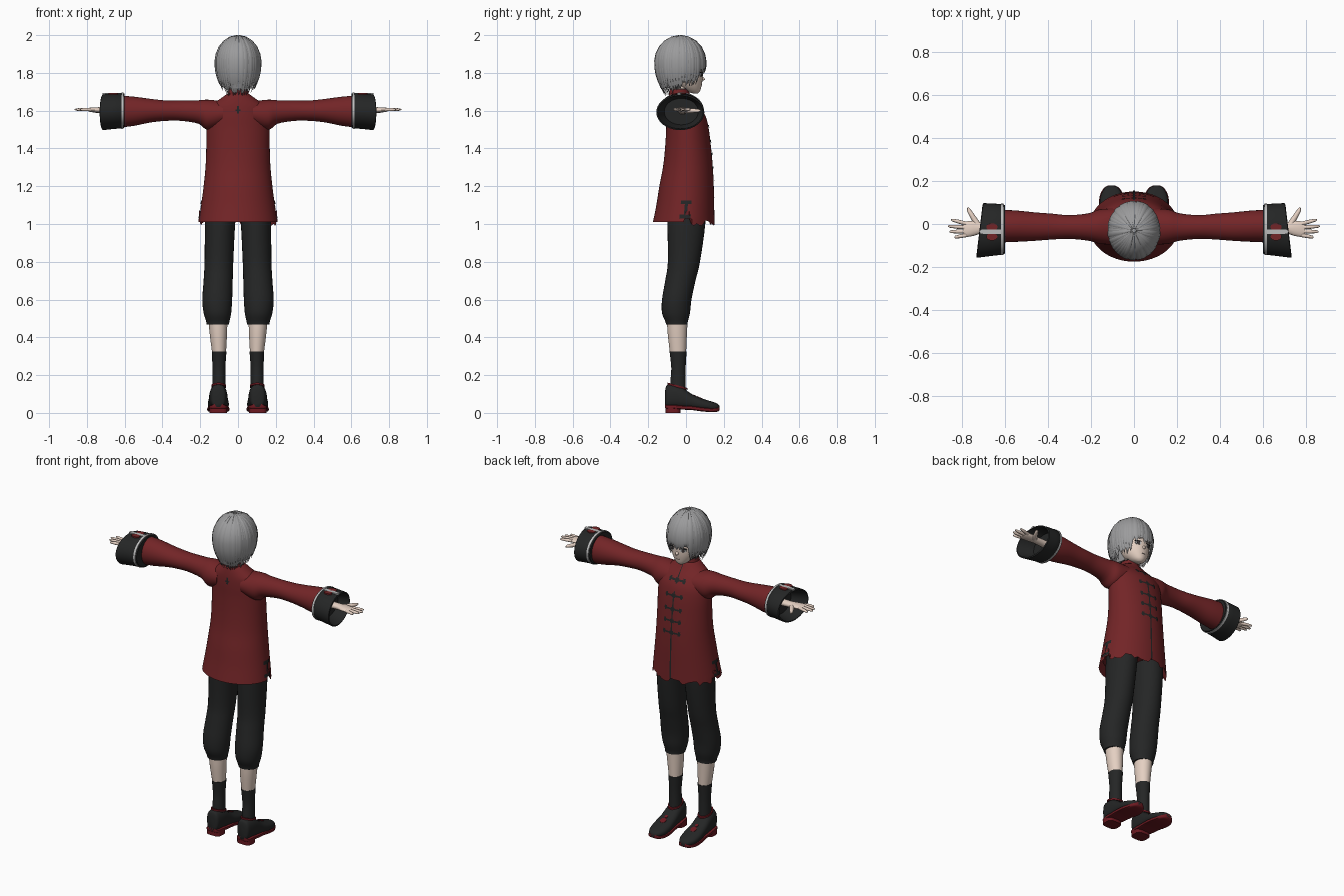
import bpy, bmesh, math, random
from math import sin, cos, radians, pi
from mathutils import Vector as V

random.seed(4)
cube = bpy.data.objects.get("Cube")
if cube:
    bpy.data.objects.remove(cube)


def material(name, rgb):
    m = bpy.data.materials.new(name)
    m.use_nodes = True
    m.diffuse_color = (*rgb, 1)
    node = next(n for n in m.node_tree.nodes if n.type == 'BSDF_PRINCIPLED')
    node.inputs["Base Color"].default_value = (*rgb, 1)
    return m


RED = material("red cloth", (0.17, 0.018, 0.02))
BLACK = material("black cloth", (0.018, 0.019, 0.019))
SKIN = material("skin", (0.78, 0.63, 0.54))
HAIR = material("grey hair", (0.33, 0.33, 0.335))
TRIM = material("pale trim", (0.5, 0.5, 0.5))
SOLE = material("sole red", (0.15, 0.01, 0.015))
EYE = material("eye dark", (0.05, 0.04, 0.04))


def ring(c, u, v, n=24, p=1.0):
    """Closed superellipse section spanned by the radius vectors u and v."""
    c, u, v = V(c), V(u), V(v)
    f = lambda a: math.copysign(abs(a) ** p, a)
    return [c + u * f(cos(2 * pi * i / n)) + v * f(sin(2 * pi * i / n)) for i in range(n)]


def add_rings(bm, rings, closed=True):
    rows = [[bm.verts.new(p) for p in r] for r in rings]
    n = len(rows[0])
    for a, b in zip(rows, rows[1:]):
        for i in range(n if closed else n - 1):
            j = (i + 1) % n
            bm.faces.new((a[i], a[j], b[j], b[i]))
    if closed:
        bm.faces.new(rows[0])
        bm.faces.new(rows[-1])


def finish(name, bm, mat, angle=50):
    bmesh.ops.recalc_face_normals(bm, faces=bm.faces)
    me = bpy.data.meshes.new(name)
    bm.to_mesh(me)
    bm.free()
    ob = bpy.data.objects.new(name, me)
    bpy.context.collection.objects.link(ob)
    me.materials.append(mat)
    bpy.ops.object.select_all(action='DESELECT')
    ob.select_set(True)
    bpy.context.view_layer.objects.active = ob
    bpy.ops.object.shade_smooth_by_angle(angle=radians(angle))
    return ob


def loft(name, rings, mat, closed=True):
    bm = bmesh.new()
    add_rings(bm, rings, closed)
    return finish(name, bm, mat)


def spline(rows, k=4):
    """Catmull-Rom refinement of a list of number tuples."""
    out = []
    for i in range(len(rows) - 1):
        a, b, c, d = (rows[min(max(i + j, 0), len(rows) - 1)] for j in (-1, 0, 1, 2))
        for s in range(k):
            t = s / k
            out.append(tuple(0.5 * (2 * q + (r - p) * t + (2 * p - 5 * q + 4 * r - w) * t * t
                                    + (3 * q - p - 3 * r + w) * t ** 3)
                             for p, q, r, w in zip(a, b, c, d)))
    return out + [rows[-1]]


def upright(name, rows, mat, n=28):
    """Rows of z, centre x, centre y, radius x, radius y."""
    return loft(name, [ring((x, y, z), (rx, 0, 0), (0, ry, 0), n) for z, x, y, rx, ry in spline(rows)], mat)


def tube(name, pts, radii, mat, flat=1.0, n=10):
    d = (V(pts[-1]) - V(pts[0])).normalized()
    u = d.cross(V((0, 0, 1))).normalized()
    w = u.cross(d)
    return loft(name, [ring(p, u * r, w * r * flat, n) for p, r in zip(pts, radii)], mat)


# Coat body with a ragged front hem
COAT = spline([(1.01, -.012, .208, .163), (1.1, -.004, .195, .153), (1.2, .003, .182, .144),
               (1.3, .01, .172, .132), (1.4, .011, .168, .122), (1.5, .008, .168, .113),
               (1.57, 0, .166, .104), (1.62, -.014, .15, .087), (1.655, -.026, .105, .07),
               (1.69, -.034, .056, .054)])
body = [ring((0, y, z), (rx, 0, 0), (0, ry, 0), 72) for z, y, rx, ry in COAT]
for p in body[0]:
    p.z += random.uniform(-.022, .012) if p.y > 0.02 else 0
    if abs(p.y - .01) < .012:
        p.z += .06
lining = ring((0, -.01, 1.06), (.185, 0, 0), (0, .145, 0), 72)
loft("coat_body", [lining] + body, RED)


def coat_patch(name, a0, a1, z0, z1, mat=BLACK):
    """Thin decoration following the coat surface; angles in degrees from +x."""
    rows = []
    for k in range(9):
        z = z0 + (z1 - z0) * k / 8
        lo, hi = next((p, q) for p, q in zip(COAT, COAT[1:]) if p[0] <= z <= q[0])
        t = (z - lo[0]) / (hi[0] - lo[0])
        cy, rx, ry = (lo[i] + (hi[i] - lo[i]) * t for i in (1, 2, 3))
        rows.append([V(((rx + .004) * cos(a), cy + (ry + .004) * sin(a), z))
                     for a in (radians(a0 + (a1 - a0) * i / 8) for i in range(9))])
    loft(name, rows, mat, closed=False)


# Front seam, frog fastenings, side slit fastenings and back mark
coat_patch("front_seam", 88.6, 91.4, 1.02, 1.685)
for z in (1.3, 1.37, 1.44, 1.52, 1.605):
    coat_patch("frog_bar", 70, 110, z - .005, z + .005)
    coat_patch("frog_knot", 86, 94, z - .011, z + .011)
    for a in (71, 104):
        coat_patch("frog_loop", a, a + 5, z - .013, z + .013)
for a in (0, 180):
    for z in (1.04, 1.115):
        coat_patch("side_frog", a - 9, a + 12, z - .01, z + .01)
    coat_patch("side_seam", a - 1, a + 5, 1.03, 1.12)
coat_patch("back_mark", 268, 272, 1.585, 1.625)
coat_patch("back_mark_bar", 265, 275, 1.598, 1.606)

# Collar and neck
upright("collar", [(1.665, 0, -.034, .06, .058), (1.69, 0, -.035, .056, .054), (1.715, 0, -.035, .053, .051)], RED)
upright("collar_edge", [(1.712, 0, -.035, .055, .053), (1.718, 0, -.035, .055, .053)], BLACK)
upright("neck", [(1.68, 0, -.03, .045, .045), (1.78, 0, -.02, .046, .046)], SKIN)

# Head and face
upright("head", [(1.692, 0, .048, .014, .014), (1.705, 0, .035, .036, .04), (1.735, 0, .014, .063, .069),
                 (1.77, 0, 0, .08, .088), (1.82, 0, -.008, .089, .097), (1.89, 0, -.02, .094, .103),
                 (1.95, 0, -.03, .07, .08), (1.97, 0, -.03, .03, .035)], SKIN)
tube("nose", [(0, .075, 1.775), (0, .09, 1.768), (0, .1, 1.764)], [.012, .009, .003], SKIN)
tube("mouth", [(0, .074, 1.733), (0, .0835, 1.733)], [.013, .012], EYE, flat=.12)
for s in (-1, 1):
    out = V((s * .035, .078, 1.792))
    d = V((s * .3, 1, 0)).normalized()
    side = V((-d.y, d.x, 0))
    up = V((0, 0, 1))
    for nm, w, h, dz, off, m in (("eye_white", .019, .011, 0, .004, TRIM), ("iris", .009, .011, 0, .006, EYE),
                                 ("lash", .021, .003, .011, .006, BLACK), ("brow", .021, .002, .03, .006, HAIR)):
        c = out + up * dz
        loft(nm, [ring(c - d * .004, side * w, up * h, 16), ring(c + d * off, side * w, up * h, 16)], m)
    upright("ear", [(1.765, s * .086, 0, .006, .01), (1.79, s * .096, -.005, .012, .02),
                    (1.82, s * .1, -.012, .008, .014)], SKIN, 12)

# Hair: inner cap covered by overlapping tapered locks
upright("hair_cap", [(1.72, 0, -.075, .06, .06), (1.77, 0, -.065, .09, .085), (1.83, 0, -.055, .108, .1),
                     (1.88, 0, -.036, .113, .125), (1.94, 0, -.032, .094, .108), (1.975, 0, -.03, .06, .07),
                     (1.99, 0, -.03, .02, .02)], HAIR)
bm = bmesh.new()
LOCKS = 46
for layer in (0, 1):
    for i in range(LOCKS):
        a = 2 * pi * (i + layer * .5) / LOCKS
        front = abs(math.degrees((a - pi / 2 + pi) % (2 * pi) - pi))
        if front < 42:
            tip = random.uniform(1.79, 1.835)
        elif front < 70:
            tip = random.uniform(1.72, 1.76)
        else:
            tip = 1.735 - .045 * min(1, (front - 70) / 60) + random.uniform(-.012, .025)
        size = 1 - .035 * layer - random.uniform(0, .025)
        rad, tan = V((cos(a), sin(a), 0)), V((-sin(a), cos(a), 0))
        path = [(sin(p), 1.855 + .145 * size * cos(p)) for p in (.08, .35, .65, .95, 1.25, 1.5)]
        for k in range(1, 6):
            z = 1.855 - (1.855 - tip) * k / 5
            path.append((1 - 13 * (1.855 - z) ** 2, z))
        sections = []
        for k, (f, z) in enumerate(path):
            w = .0165 * min(f, 1) * (1 if k < 7 else (10.3 - k) / 3.5)
            c = V((rad.x * f * .12 * size, -.03 + rad.y * f * .135 * size, z))
            sections.append(ring(c, tan * w, (rad + V((0, 0, max(0, 1 - f)))) * .005 * min(1, w * 80), 6))
        add_rings(bm, sections)
finish("hair_locks", bm, HAIR)

for s in (-1, 1):
    def along_x(name, rows, mat, n=32):
        """Rows of x, centre y, centre z, radius y, radius z, and a lean of x with y."""
        return loft(name, [ring((s * x, y, z), (-s * lean * ry, ry, 0), (0, 0, rz), n)
                           for x, y, z, ry, rz, lean in rows], mat)

    # Sleeve
    along_x("sleeve", spline([(.08, -.012, 1.585, .085, .065, 0), (.16, -.012, 1.578, .08, .08, 0),
                              (.21, -.014, 1.593, .064, .062, 0), (.3, -.014, 1.6, .055, .054, 0),
                              (.38, -.012, 1.6, .06, .054, 0), (.46, -.012, 1.6, .066, .062, 0),
                              (.55, -.01, 1.597, .073, .077, 0), (.63, -.01, 1.595, .076, .085, 0)]), RED)
    # Wide turned-back cuff, hollow at the hand end
    along_x("cuff", [(.602, -.015, 1.595, .07, .08, 0), (.6, -.025, 1.6, .112, .089, 0),
                     (.608, -.025, 1.6, .117, .093, 0), (.66, -.027, 1.597, .122, .094, .06),
                     (.715, -.03, 1.592, .127, .095, .12), (.718, -.03, 1.592, .12, .088, .12),
                     (.64, -.025, 1.595, .09, .07, 0)], BLACK, 40)
    along_x("cuff_trim", [(.606, -.025, 1.6, .11, .088, 0), (.606, -.025, 1.6, .119, .0955, 0),
                          (.618, -.025, 1.6, .12, .096, 0), (.618, -.025, 1.6, .11, .088, 0)], TRIM, 40)
    # Cuff embroidery
    def plate(name, x, y, rx, ry, mat, z=1.69, p=1.0):
        loft(name, [ring((s * x, y, z - .004), (rx, 0, 0), (0, ry, 0), 20, p),
                    ring((s * x, y, z + .004), (rx, 0, 0), (0, ry, 0), 20, p)], mat)
    plate("cuff_strip", .665, -.036, .052, .011, TRIM, p=.3)
    for y in (-.014, -.06):
        plate("cuff_flower", .66, y, .026, .017, RED)

    # Hand with fanned fingers
    along_x("palm", [(.64, -.018, 1.6, .024, .02, 0), (.71, -.018, 1.602, .025, .017, 0),
                     (.745, -.02, 1.604, .035, .014, 0), (.785, -.025, 1.605, .037, .011, 0),
                     (.795, -.025, 1.605, .03, .007, 0)], SKIN, 16)
    for y0, x1, y1 in ((.002, .85, .02), (-.016, .865, -.01), (-.034, .858, -.036), (-.052, .835, -.062)):
        a, b = V((s * .78, y0, 1.606)), V((s * x1, y1, 1.606))
        tube("finger", [a, a.lerp(b, .5), a.lerp(b, .9), b], [.0095, .009, .0065, .002], SKIN)
    tube("thumb", [(s * .725, -.005, 1.6), (s * .75, .035, 1.6), (s * .768, .065, 1.6), (s * .772, .077, 1.6)],
         [.015, .012, .009, .003], SKIN)

    # Trouser leg, calf and sock
    upright("trouser_leg", [(1.15, s * .085, .005, .085, .1), (1, s * .095, .002, .08, .1),
                            (.8, s * .101, -.011, .076, .085), (.7, s * .105, -.03, .077, .08),
                            (.6, s * .11, -.049, .079, .078), (.53, s * .109, -.053, .073, .074),
                            (.485, s * .107, -.05, .062, .06), (.467, s * .107, -.048, .058, .057)], BLACK)
    upright("calf", [(.5, s * .107, -.046, .051, .055), (.42, s * .104, -.046, .046, .051),
                     (.31, s * .1, -.042, .036, .042)], SKIN)
    upright("sock", [(.325, s * .1, -.042, .039, .045), (.24, s * .101, -.04, .034, .038),
                     (.17, s * .101, -.042, .034, .04), (.08, s * .101, -.042, .036, .042)], BLACK)

    # Shoe upper, sole, heel and red details
    shoe = spline([(-.11, .03, .12, .022), (-.1, .025, .148, .038), (-.06, .025, .148, .046),
                   (-.02, .022, .135, .049), (.03, .02, .1, .052), (.08, .014, .078, .056),
                   (.13, .01, .062, .051), (.165, .012, .05, .034), (.178, .018, .036, .014)])
    loft("shoe", [ring((s * .104, y, (lo + hi) / 2), (rx, 0, 0), (0, 0, (hi - lo) / 2), 24, .8)
                  for y, lo, hi, rx in shoe], BLACK)
    loft("shoe_sole", [ring((s * .104, y, lo * 1.1 + .004), (rx + .004, 0, 0), (0, 0, .011), 16, .5)
                       for y, lo, hi, rx in shoe], SOLE)
    loft("shoe_heel", [ring((s * .104, -.068, z), (.047, 0, 0), (0, .04, 0), 24, .6) for z in (0, .035)], SOLE)
    loft("shoe_rim", [ring((s * .102, -.045, z), (.039, 0, 0), (0, .052, -.014), 24) for z in (.136, .146)], SOLE)
    for x, y, r in ((.104, .075, .018), (.09, .1, .012), (.12, .1, .012), (.104, .045, .01)):
        z = .086 - .42 * (y - .06) - abs(x - .104) * .25
        loft("shoe_flower", [ring((s * x, y, z + h), (r, 0, 0), (0, r, -r * .42), 12) for h in (-.005, .002)], SOLE)
